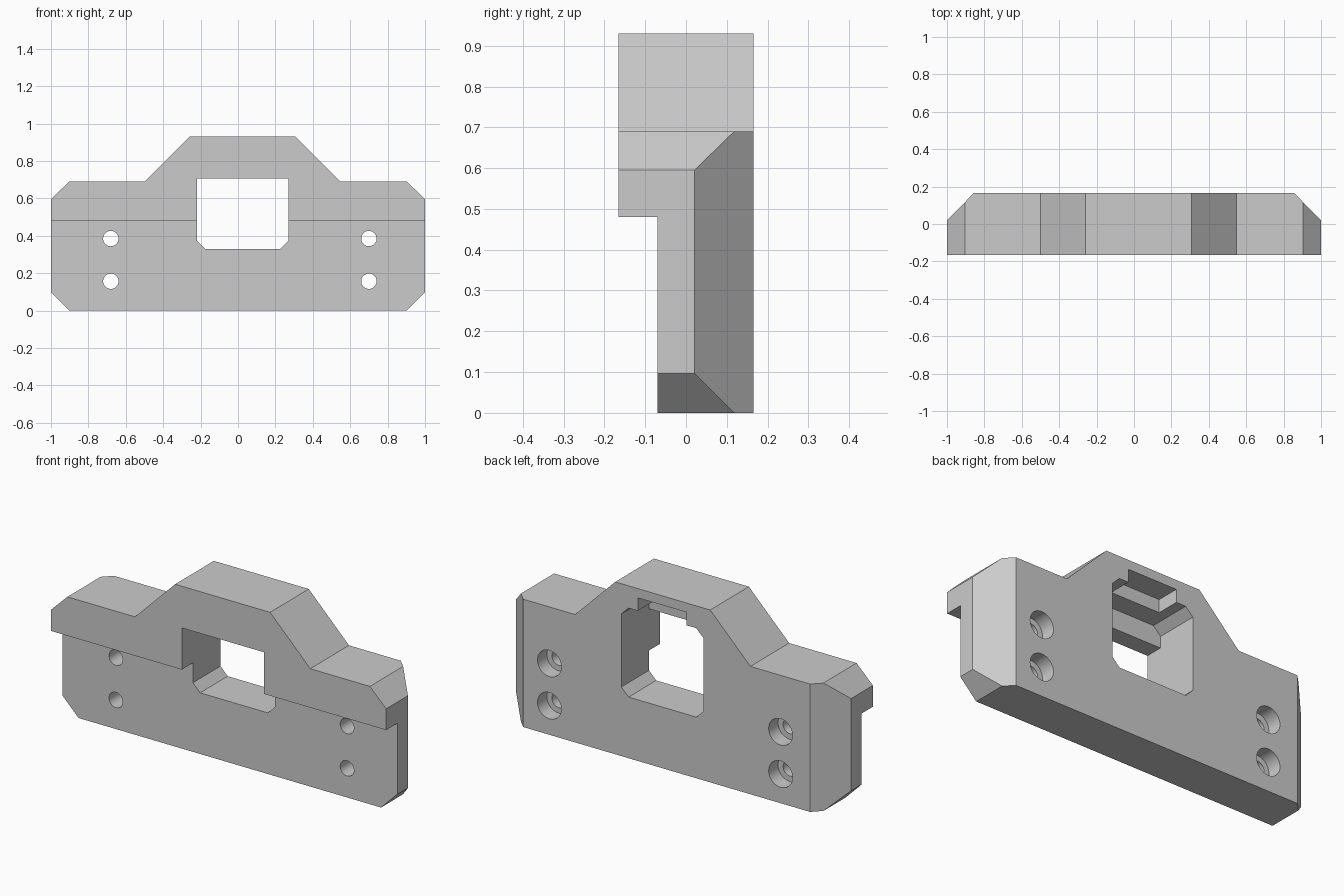
import bpy, bmesh, math
from mathutils import Vector

cube = bpy.data.objects.get("Cube")
if cube:
    bpy.data.objects.remove(cube, do_unlink=True)

FRONT, BACK, STEP = -0.165, 0.165, -0.07   # depth planes; STEP is the recessed front

grey = bpy.data.materials.new("light_grey")
grey.use_nodes = True
grey.diffuse_color = (0.6, 0.6, 0.6, 1)
grey.node_tree.nodes["Principled BSDF"].inputs["Base Color"].default_value = (0.6, 0.6, 0.6, 1)


def prism(name, points, start, end, axis="Y"):
    """Extrude an (x, z) outline along Y, or an (x, y) outline along Z."""
    def place(p, t):
        return Vector((p[0], t, p[1])) if axis == "Y" else Vector((p[0], p[1], t))
    bm = bmesh.new()
    face = bm.faces.new([bm.verts.new(place(p, start)) for p in points])
    out = bmesh.ops.extrude_face_region(bm, geom=[face])
    verts = [v for v in out["geom"] if isinstance(v, bmesh.types.BMVert)]
    bmesh.ops.translate(bm, verts=verts, vec=place((0, 0), end - start))
    bmesh.ops.recalc_face_normals(bm, faces=bm.faces)
    mesh = bpy.data.meshes.new(name)
    bm.to_mesh(mesh)
    bm.free()
    mesh.materials.append(grey)
    obj = bpy.data.objects.new(name, mesh)
    bpy.context.collection.objects.link(obj)
    return obj


def box(x0, x1, z0, z1):
    return [(x0, z0), (x1, z0), (x1, z1), (x0, z1)]


def circle(x, z, r, n=40):
    return [(x + r * math.cos(math.tau * i / n), z + r * math.sin(math.tau * i / n))
            for i in range(n)]


def cut(target, cutter):
    mod = target.modifiers.new("cut", "BOOLEAN")
    mod.operation, mod.solver, mod.object = "DIFFERENCE", "EXACT", cutter
    bpy.context.view_layer.objects.active = target
    bpy.ops.object.modifier_apply(modifier=mod.name)
    bpy.data.objects.remove(cutter, do_unlink=True)


# Main block with a raised centre and clipped corners
body = prism("mounting_block", [
    (-0.903, 0), (0.903, 0), (1, 0.097), (1, 0.595), (0.903, 0.69), (0.547, 0.69),
    (0.307, 0.93), (-0.26, 0.93), (-0.5, 0.69), (-0.903, 0.69), (-1, 0.595), (-1, 0.097)],
    FRONT, BACK)

# Recess below the front lip
cut(body, prism("lip_recess", box(-1.2, 1.2, -0.2, 0.48), -0.4, STEP))

# Bevelled rear side edges
for s in (-1, 1):
    cut(body, prism("rear_bevel", [(s * 1.1, -0.08), (s * 1.1, 0.265), (s * 0.757, 0.265)],
                    -0.2, 1.2, "Z"))

# Central window: tall and eight-sided behind, lower and square-topped in front
L, R, C = -0.22, 0.27, 0.043
sill = [(L, 0.33 + C), (L + C, 0.33), (R - C, 0.33), (R, 0.33 + C)]
cut(body, prism("window_rear", sill + [(R, 0.81 - C), (R - C, 0.81), (L + C, 0.81), (L, 0.81 - C)],
                STEP, 0.4))
cut(body, prism("window_front", sill + [(R, 0.705), (L, 0.705)], -0.4, STEP + 0.05))

# Shallow notch above the window, open to the rear
cut(body, prism("window_notch", box(-0.12, 0.172, 0.7, 0.88), 0.04, 0.4))

# Bolt holes with rear counterbores
for x in (-0.68, 0.7):
    for z in (0.157, 0.385):
        cut(body, prism("bolt_hole", circle(x, z, 0.041), -0.4, 0.4))
        cut(body, prism("counterbore", circle(x, z, 0.071), 0.085, 0.4))

# Smooth bores, crisp edges elsewhere
for o in bpy.context.selected_objects:
    o.select_set(False)
body.select_set(True)
bpy.context.view_layer.objects.active = body
bpy.ops.object.shade_smooth_by_angle(angle=math.radians(25))
